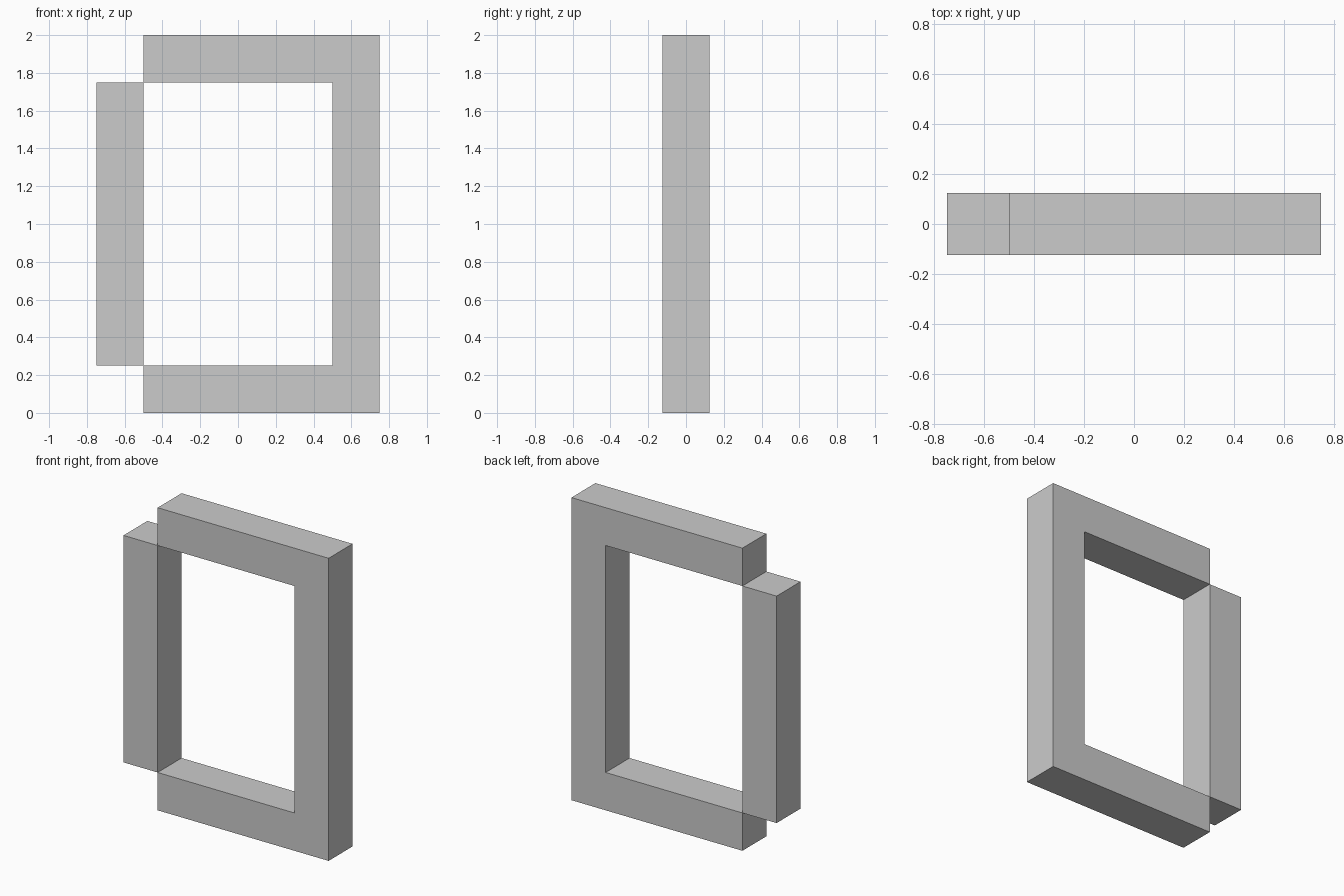
import bpy
import bmesh

if "Cube" in bpy.data.objects:
    bpy.data.objects.remove(bpy.data.objects["Cube"])

DEPTH = 0.25


def extrude_profile(name, points):
    """Extrude an x-z outline through the depth, centred on y = 0."""
    bm = bmesh.new()
    face = bm.faces.new([bm.verts.new((x, -DEPTH / 2, z)) for x, z in points])
    new = bmesh.ops.extrude_face_region(bm, geom=[face], use_keep_orig=True)["geom"]
    verts = [g for g in new if isinstance(g, bmesh.types.BMVert)]
    bmesh.ops.translate(bm, verts=verts, vec=(0, DEPTH, 0))
    bmesh.ops.recalc_face_normals(bm, faces=bm.faces)
    mesh = bpy.data.meshes.new(name)
    bm.to_mesh(mesh)
    bm.free()
    obj = bpy.data.objects.new(name, mesh)
    bpy.context.collection.objects.link(obj)
    return obj


# C-shaped frame: bottom rail, right post and top rail in one piece
extrude_profile("frame", [
    (-0.5, 0), (0.75, 0), (0.75, 2), (-0.5, 2),
    (-0.5, 1.75), (0.5, 1.75), (0.5, 0.25), (-0.5, 0.25),
])

# Shorter left post, offset outside the rail ends
extrude_profile("left_post", [
    (-0.75, 0.25), (-0.5, 0.25), (-0.5, 1.75), (-0.75, 1.75),
])
